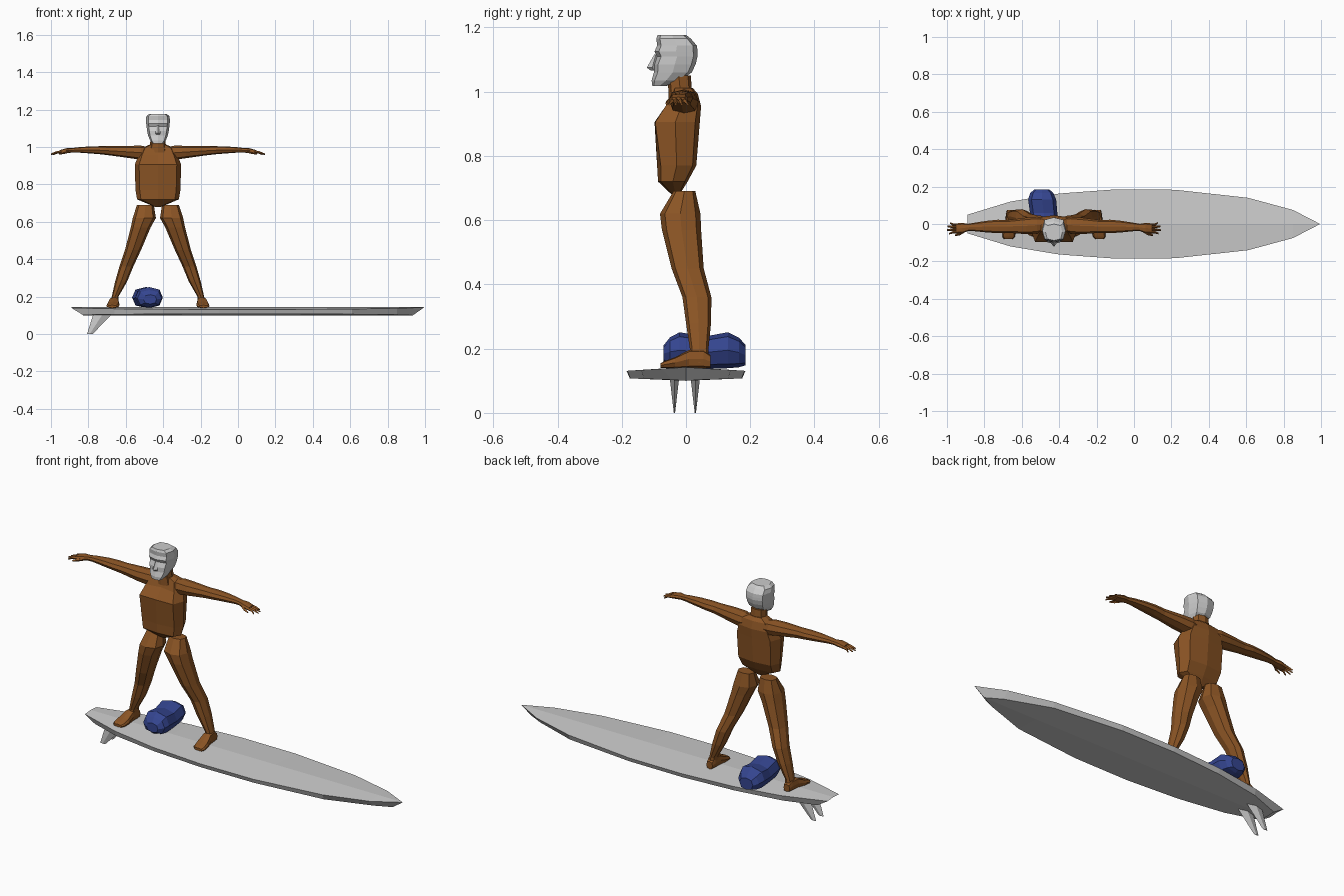
import bpy, bmesh
from math import cos, sin, tau, copysign

cube = bpy.data.objects.get("Cube")
if cube:
    bpy.data.objects.remove(cube, do_unlink=True)

BODY_X = -0.428   # centre line of the standing figure


def material(name, rgb):
    mat = bpy.data.materials.new(name)
    mat.use_nodes = True
    mat.diffuse_color = (*rgb, 1)
    mat.node_tree.nodes["Principled BSDF"].inputs["Base Color"].default_value = (*rgb, 1)
    return mat


GREY = material("light_grey", (0.6, 0.6, 0.6))
BROWN = material("skin_brown", (0.26, 0.09, 0.018))
BLUE = material("bag_blue", (0.035, 0.06, 0.28))


def skin_rings(name, rings, mat, x=0.0, mirror=False):
    """Bridge equal rings of points into a closed flat-shaded solid."""
    bm = bmesh.new()
    loops = [[bm.verts.new(p) for p in ring] for ring in rings]
    for a, b in zip(loops, loops[1:]):
        for i in range(len(a)):
            j = (i + 1) % len(a)
            bm.faces.new((a[i], a[j], b[j], b[i]))
    bm.faces.new(loops[0])
    bm.faces.new(loops[-1])
    bmesh.ops.remove_doubles(bm, verts=bm.verts, dist=0.0001)
    bmesh.ops.recalc_face_normals(bm, faces=bm.faces)
    mesh = bpy.data.meshes.new(name)
    bm.to_mesh(mesh)
    bm.free()
    mesh.materials.append(mat)
    obj = bpy.data.objects.new(name, mesh)
    obj.location.x = x
    bpy.context.collection.objects.link(obj)
    if mirror:
        mod = obj.modifiers.new("mirror", "MIRROR")
        mod.use_mirror_merge = False
    return obj


def loft(name, axis, stations, mat, x=BODY_X, mirror=False, sides=8, power=0.8):
    """Stations are (distance on axis, centre a, centre b, radius a, radius b)."""
    def shape(v):
        return copysign(abs(v) ** power, v)

    def place(t, a, b):
        return {"x": (t, a, b), "y": (a, t, b), "z": (a, b, t)}[axis]

    rings = []
    for t, ca, cb, ra, rb in stations:
        angles = [tau * k / sides for k in range(sides)]
        rings.append([place(t, ca + ra * shape(cos(w)), cb + rb * shape(sin(w)))
                      for w in angles])
    return skin_rings(name, rings, mat, x, mirror)


def span(z, half, front, back):
    """Station for an upright part given its front and back depth."""
    return (z, 0, (front + back) / 2, half, (back - front) / 2)


# Surfboard: crowned deck, smaller bottom outline
outline = [(-.89, .05), (-.66, .12), (-.4, .163), (-.1, .185),
           (.22, .183), (.61, .14), (.85, .075), (.995, 0)]
rings = []
for x, w in outline:
    xb = -.83 if x < -.8 else min(x, .935)
    wb = max(w - .01, 0) if x > -.8 else w
    if x > .8 and w:
        wb = w * .6
    deck, keel = .142 - .06 * w, .1 + .04 * w
    rings.append([(x, -w, deck), (x, 0, .143), (x, w, deck),
                  (xb, wb, keel), (xb, 0, .1), (xb, -wb, keel)])
skin_rings("surfboard", rings, GREY)

# Twin swept fins
for side, y in (("right", -.036), ("left", .029)):
    loft(side + "_fin", "z", [(0, -.792, y, .015, .002), (.112, -.72, y, .052, .015)],
         GREY, x=0, sides=4, power=1)

# Rolled bag lying on the deck
loft("bag", "y", [
    (-.07, -.47, .185, .035, .025), (-.05, -.473, .19, .065, .045),
    (-.02, -.475, .195, .073, .056), (.06, -.483, .188, .073, .05),
    (.13, -.491, .195, .075, .056), (.165, -.493, .188, .062, .046),
    (.185, -.493, .18, .04, .032)], BLUE, x=0)

# Torso with a groove between the chest muscles
torso = loft("torso", "z", [
    span(.68, .018, -.045, -.02), span(.72, .112, -.087, .005),
    span(.77, .12, -.09, .032), span(.905, .124, -.11, .043),
    span(.955, .105, -.075, .047), span(.995, .085, -.045, .036),
    span(1.012, .045, -.04, .02)], BROWN, power=0.6)
for ring, depth in ((3, .012), (4, .025)):
    torso.data.vertices[ring * 8 + 6].co.y += depth

loft("neck", "z", [span(.97, .05, -.055, .025), span(1.01, .042, -.055, .018),
                   span(1.05, .04, -.06, .015)], BROWN)

# Head: chin, mouth, cheek, eye, brow and hair levels
loft("head", "z", [
    span(1.018, .028, -.105, -.06), span(1.035, .042, -.107, -.015),
    span(1.06, .052, -.1, .018), span(1.085, .058, -.1, .03),
    span(1.11, .061, -.09, .036), span(1.125, .063, -.098, .036),
    span(1.143, .064, -.09, .034), span(1.165, .062, -.092, .015),
    span(1.177, .045, -.088, 0)], GREY, power=0.65)
loft("nose", "z", [(1.115, 0, -.094, .006, .005), (1.075, 0, -.105, .014, .017),
                   (1.066, 0, -.1, .01, .01)], GREY, sides=4, power=1)

# Outstretched arms
loft("arms", "x", [
    (.03, 0, .965, .03, .03), (.09, -.006, .969, .045, .038),
    (.15, -.01, .973, .044, .033), (.25, -.013, .979, .034, .025),
    (.3, -.013, .982, .036, .022), (.36, -.014, .984, .031, .019),
    (.43, -.016, .984, .022, .014), (.465, -.018, .981, .018, .012)],
     BROWN, mirror=True)

# Hands with spread fingers and a thumb
loft("palms", "x", [(.455, -.018, .982, .018, .012), (.49, -.022, .98, .028, .013),
                    (.525, -.024, .974, .027, .009)], BROWN, mirror=True)
fingers = {"index": (-.044, .56), "middle": (-.03, .573),
           "ring": (-.016, .57), "little": (-.003, .555)}
for name, (y, tip) in fingers.items():
    tip_y = -.024 + (y + .024) * 1.4
    loft(name + "_fingers", "x", [(.51, y, .975, .007, .008), (.54, y, .971, .007, .007),
                                  (tip, tip_y, .961, .004, .004)],
         BROWN, mirror=True, sides=4, power=1)
loft("thumbs", "x", [(.475, -.035, .978, .009, .009), (.505, -.054, .97, .008, .008),
                     (.53, -.06, .963, .004, .004)], BROWN, mirror=True, sides=4, power=1)

# Legs set wide apart
loft("legs", "z", [
    (.69, .067, -.005, .045, .034), (.62, .073, -.018, .062, .063),
    (.57, .092, -.014, .053, .061), (.45, .133, .005, .043, .05),
    (.36, .169, .034, .037, .045), (.28, .197, .039, .032, .039),
    (.2, .229, .041, .018, .029), (.155, .234, .041, .022, .031)],
     BROWN, mirror=True)

# Feet pointing forward, slightly turned out
loft("feet", "y", [
    (.076, .233, .16, .018, .02), (.055, .233, .168, .023, .028),
    (.01, .235, .168, .026, .028), (-.035, .239, .156, .034, .017),
    (-.068, .242, .15, .034, .011), (-.08, .244, .147, .024, .007)],
     BROWN, mirror=True, power=0.6)
